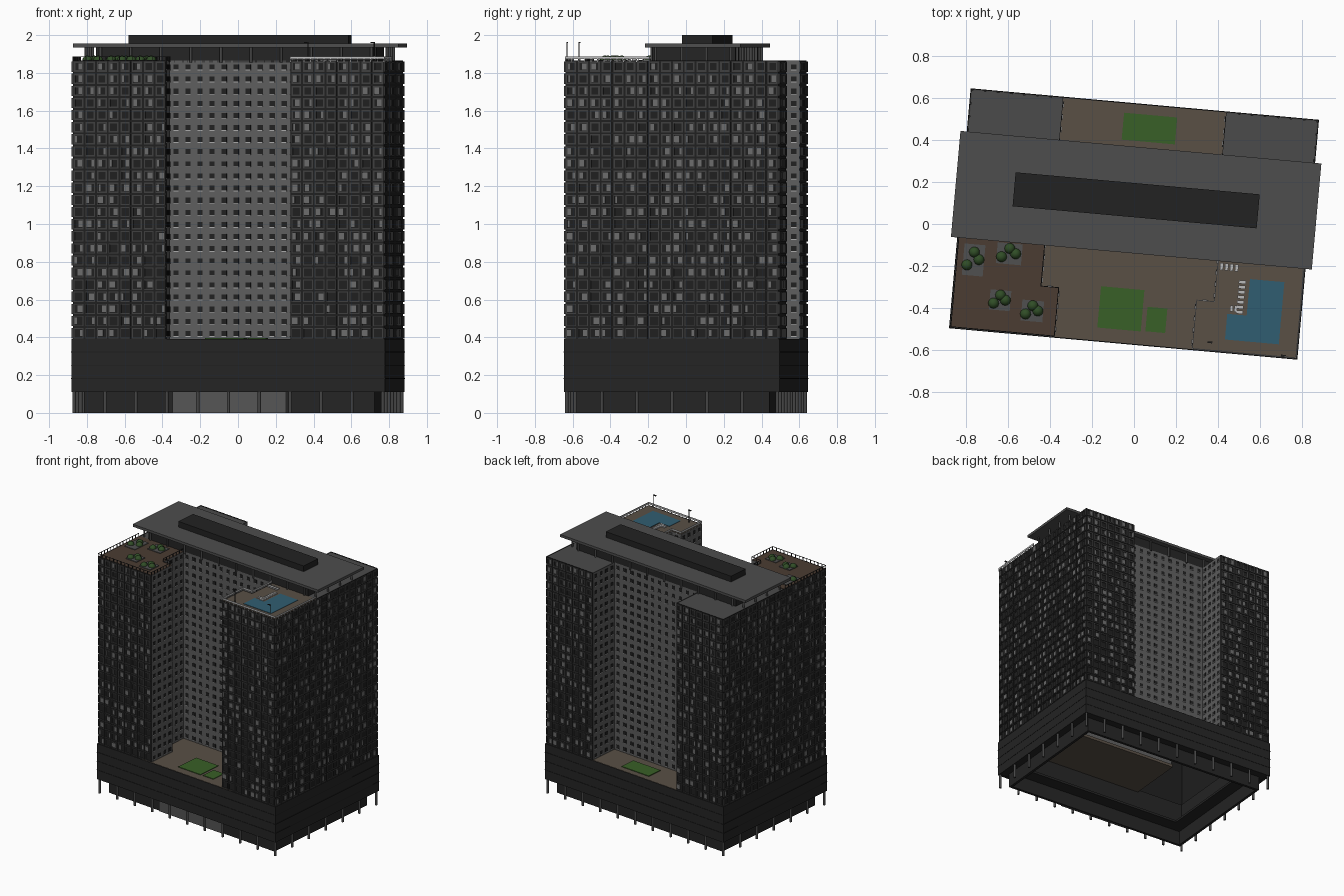
import bpy, bmesh, math, random
from mathutils import Matrix, Vector

if "Cube" in bpy.data.objects:
    bpy.data.objects.remove(bpy.data.objects["Cube"])

random.seed(4)
ROT = Matrix.Rotation(math.radians(-5.16), 4, 'Z')
W, D = 0.833, 0.573            # podium half width and half depth
TW, TD = 0.827, 0.567          # tower half sizes, window frames stand proud
Z0, Z1 = 0.39, 1.865           # tower bottom and top
CELL = 0.0641
mats = {}


def finish(name, bm, shade, smooth=False):
    me = bpy.data.meshes.new(name)
    bm.transform(ROT)
    bm.to_mesh(me)
    bm.free()
    ob = bpy.data.objects.new(name, me)
    bpy.context.collection.objects.link(ob)
    col = shade if isinstance(shade, tuple) else (shade,) * 3
    if col not in mats:
        mats[col] = bpy.data.materials.new("finish_%d" % len(mats))
        mats[col].diffuse_color = (*col, 1)
    me.materials.append(mats[col])
    for p in me.polygons:
        p.use_smooth = smooth
    return ob


def box(bm, x0, x1, y0, y1, z0, z1):
    m = Matrix.Translation(((x0 + x1) / 2, (y0 + y1) / 2, (z0 + z1) / 2))
    bmesh.ops.create_cube(bm, size=1, matrix=m @ Matrix.Diagonal((x1 - x0, y1 - y0, z1 - z0, 1)))


def boxes(name, shade, *dims):
    bm = bmesh.new()
    for d in dims:
        box(bm, *d)
    return finish(name, bm, shade)


def ring(bm, w, d, t, z0, z1):
    for s in (-1, 1):
        box(bm, -w, w, *sorted((s * d, s * (d - t))), z0, z1)
        box(bm, *sorted((s * w, s * (w - t))), -d + t, d - t, z0, z1)


def rings(name, shade, *args):
    bm = bmesh.new()
    for a in args:
        ring(bm, *a)
    return finish(name, bm, shade)


def posts(name, shade, pts, r, z0, z1, n=12):
    bm = bmesh.new()
    for x, y in pts:
        bmesh.ops.create_cone(bm, cap_ends=True, segments=n, radius1=r, radius2=r, depth=z1 - z0,
                              matrix=Matrix.Translation((x, y, (z0 + z1) / 2)))
    return finish(name, bm, shade)


# Ground floor, columns and podium
rings("ground_floor_walls", 0.018, (W - 0.06, D - 0.06, 0.02, 0, 0.12))
boxes("entrance_glazing", 0.09, (-0.3, 0.3, -D + 0.052, -D + 0.065, 0, 0.112))
cols = [(-0.82 + 0.164 * i, s * 0.56) for i in range(11) for s in (-1, 1)]
cols += [(s * 0.82, -0.56 + 1.12 / 6 * i) for i in range(1, 6) for s in (-1, 1)]
posts("ground_columns", 0.06, cols, 0.009, 0, 0.12)
rings("podium", 0.018, (W, D, 0.02, 0.11, Z0), (W - 0.01, D - 0.01, 0.17, 0.112, 0.13))
rings("podium_bands", 0.012, *[(W + 0.002, D + 0.002, 0.01, z, z + 0.004) for z in (0.18, 0.25, 0.32)])

# H-shaped tower outline, counter-clockwise; True marks the outer screen facades
left = [(-TW, -TD), (-0.33, -TD), (-0.33, -0.335), (-0.415, -0.335), (-0.415, -0.11)]
outline = left + [(-x, y) for x, y in reversed(left)]
outline += [(TW, TD), (0.39, TD), (0.39, 0.33), (-0.39, 0.33), (-0.39, TD), (-TW, TD)]
segs = [(Vector((*a, 0)), Vector((*b, 0))) for a, b in zip(outline, outline[1:] + outline[:1])]


def is_outer(a, b):
    m = (a + b) / 2
    return abs(m.x) > TW - 0.01 or (abs(m.y) > TD - 0.01)


def block(bm, o, u, n, a0, a1, z0, z1, d):
    """Raised five-sided block on a wall with origin o, direction u, normal n."""
    p = [[bm.verts.new(o + u * a + n * e + Vector((0, 0, z)))
          for a, z in ((a0, z0), (a1, z0), (a1, z1), (a0, z1))] for e in (0, d)]
    bm.faces.new(p[1])
    for i in range(4):
        j = (i + 1) % 4
        bm.faces.new((p[0][i], p[0][j], p[1][j], p[1][i]))


def frame(bm, o, u, n, a0, a1, z0, z1, t, d):
    block(bm, o, u, n, a0, a1, z0, z0 + t, d)
    block(bm, o, u, n, a0, a1, z1 - t, z1, d)
    block(bm, o, u, n, a0, a0 + t, z0 + t, z1 - t, d)
    block(bm, o, u, n, a1 - t, a1, z0 + t, z1 - t, d)


dark, light, frames, panels, sills, glass = (bmesh.new() for _ in range(6))
rows = 23
rh = (Z1 - Z0) / rows
for a, b in segs:
    outer = is_outer(a, b)
    u, length = (b - a).normalized(), (b - a).length
    n = Vector((u.y, -u.x, 0))
    up = Vector((0, 0, Z1))
    lo = Vector((0, 0, Z0 - 0.01))
    wall = dark if outer else light
    wall.faces.new([wall.verts.new(v) for v in (a + lo, b + lo, b + up, a + up)])
    count = max(1, round(length / CELL))
    cw = length / count
    for c in range(count):
        for r in range(rows):
            x, z = c * cw, Z0 + r * rh
            if outer:
                t = 0.004 + 0.005 * r / rows
                m = 0.005
                frame(frames, a, u, n, x + m, x + cw - m, z + m, z + rh - m, t, 0.006)
                if random.random() < 0.6:
                    k = random.choice((0.3, 0.5, 0.65))
                    p0, p1 = x + m + t, x + cw - m - t
                    w = (p1 - p0) * k
                    p0 = random.choice((p0, p1 - w))
                    block(panels, a, u, n, p0, p0 + w, z + 0.016, z + rh - 0.014, 0.004)
            else:
                x += cw / 2
                z += rh * 0.45
                block(glass, a, u, n, x - 0.014, x + 0.014, z - 0.013, z + 0.015, 0.002)
                block(sills, a, u, n, x - 0.014, x + 0.014, z - 0.016, z - 0.012, 0.006)
finish("outer_walls", dark, 0.014)
finish("courtyard_walls", light, 0.11)
finish("facade_window_frames", frames, 0.05)
finish("facade_panels", panels, 0.15)
finish("courtyard_windows", glass, 0.015)
finish("courtyard_window_sills", sills, 0.4)

# Tower roof
roof = bmesh.new()
roof.faces.new([roof.verts.new((x, y, Z1 - 0.006)) for x, y in outline])
finish("tower_roof", roof, 0.07)

# Courtyard terraces and lawns
BEIGE, GREEN = (0.1, 0.08, 0.06), (0.04, 0.115, 0.02)
boxes("courtyard_terraces", BEIGE, (-0.42, 0.42, -0.57, -0.10, 0.37, 0.392), (-0.395, 0.395, 0.32, 0.57, 0.37, 0.392))
boxes("lawns", GREEN, (-0.13, 0.078, -0.508, -0.31, 0.39, 0.397),
      (0.1, 0.195, -0.505, -0.388, 0.39, 0.397), (-0.095, 0.16, 0.396, 0.525, 0.39, 0.397))

# Penthouse, overhanging slab and plant room
boxes("penthouse", 0.018, (-0.745, 0.745, -0.11, 0.33, Z1 - 0.01, 1.937))
boxes("roof_slab", 0.075, (-0.865, 0.865, -0.14, 0.368, 1.935, 1.955))
boxes("plant_room", 0.016, (-0.585, 0.585, 0.032, 0.195, 1.955, 2.0))
pp = [(-0.72 + 0.16 * i, y) for i in range(10) for y in (-0.118, 0.338)]
pp += [(s * 0.8, y) for s in (-1, 1) for y in (-0.09, 0.05, 0.18, 0.31)]
posts("penthouse_columns", 0.06, pp, 0.007, Z1 - 0.01, 1.937)

# Roof decks on the front wings
def deck(name, shade, s):
    boxes(name, shade, *[(*sorted((s * a, s * b)), y0, y1, Z1 - 0.008, Z1 - 0.002) for a, b, y0, y1 in
                         ((0.332, 0.825, -0.565, -0.337), (0.417, 0.825, -0.337, -0.11))])


deck("garden_deck", (0.07, 0.045, 0.032), -1)
deck("pool_deck", BEIGE, 1)
boxes("pool_water", (0.03, 0.11, 0.165), (0.575, 0.74, -0.51, -0.212, Z1 - 0.005, Z1 + 0.001),
      (0.482, 0.575, -0.51, -0.387, Z1 - 0.005, Z1 + 0.001))
chairs = [(0.54, -0.23 - 0.024 * i, 0.017, 0.008) for i in range(7)]
chairs += [(0.435 + 0.024 * i, -0.165, 0.008, 0.017) for i in range(4)]
chairs += [(0.5 + 0.02 * i, -0.36, 0.007, 0.015) for i in range(2)]
boxes("sun_loungers", 0.5, *[(x - a, x + a, y - b, y + b, Z1 - 0.003, Z1 + 0.006) for x, y, a, b in chairs])

# Planters with round shrubs
beds = [(-0.747, -0.24, 0.05, 0.075), (-0.58, -0.195, 0.06, 0.05),
        (-0.604, -0.42, 0.05, 0.048), (-0.446, -0.457, 0.052, 0.05)]
boxes("planters", 0.08, *[(x - a, x + a, y - b, y + b, Z1 - 0.005, Z1 + 0.003) for x, y, a, b in beds])
bm = bmesh.new()
for x, y, a, b in beds:
    for dx, dy in ((-0.6, -0.35), (0.5, 0.05), (0.0, 0.5)):
        bmesh.ops.create_uvsphere(bm, u_segments=12, v_segments=8, radius=0.026,
                                  matrix=Matrix.Translation((x + dx * a, y + dy * b, Z1 + 0.001)))
finish("shrubs", bm, (0.03, 0.075, 0.02), True)

# Railings along the front wing edges
def railing(name, shade, s, th):
    pts = [(TW, -0.12), (TW, -TD), (0.331, -TD), (0.331, -0.335), (0.416, -0.335), (0.416, -0.12)]
    bm = bmesh.new()
    for (ax, ay), (bx, by) in zip(pts, pts[1:]):
        x0, x1 = sorted((s * ax, s * bx))
        y0, y1 = sorted((ay, by))
        box(bm, x0 - 0.002, x1 + 0.002, y0 - 0.002, y1 + 0.002, 1.888 - th, 1.888)
        k = max(2, round(math.hypot(x1 - x0, y1 - y0) / 0.035))
        for i in range(k):
            x, y = s * (ax + (bx - ax) * i / k), ay + (by - ay) * i / k
            box(bm, x - 0.002, x + 0.002, y - 0.002, y + 0.002, Z1 - 0.008, 1.888)
    finish(name, bm, shade)


railing("garden_railing", 0.02, -1, 0.003)
railing("pool_railing", 0.5, 1, 0.014)

# Lamp posts by the pool
lamps = [(0.42, -0.53), (0.775, -0.562)]
posts("lamp_posts", 0.02, lamps, 0.003, Z1 - 0.008, 1.962, 8)
boxes("lamp_heads", 0.02, *[(x - 0.02, x + 0.003, y - 0.004, y + 0.004, 1.958, 1.964) for x, y in lamps])

for m in bpy.data.materials:
    if m.users and not m.is_grease_pencil:
        m.use_nodes = True
        m.node_tree.nodes["Principled BSDF"].inputs["Base Color"].default_value = m.diffuse_color
